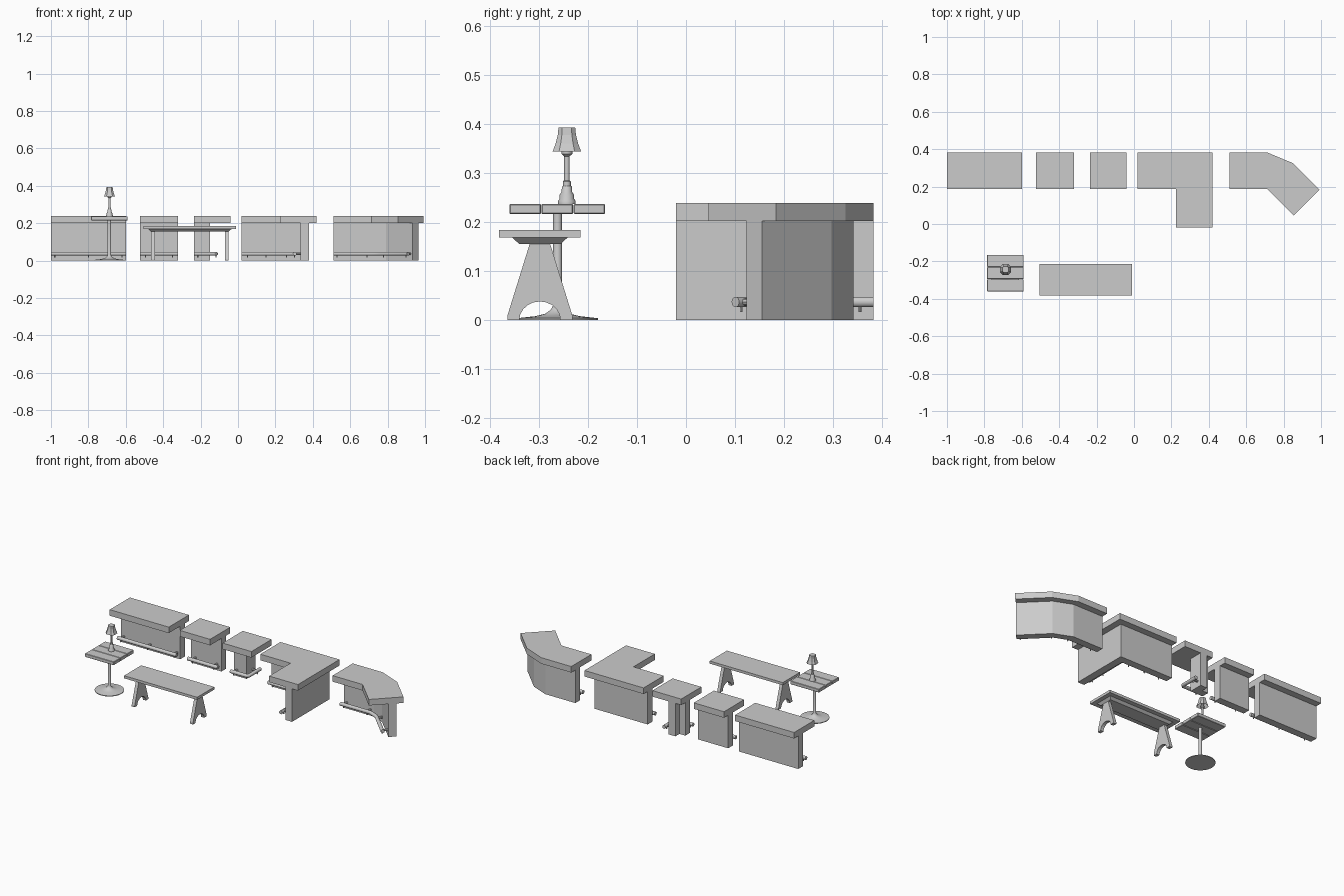
import bpy, bmesh
from math import sin, cos, pi, sqrt
from mathutils import Vector, Matrix

if "Cube" in bpy.data.objects:
    bpy.data.objects.remove(bpy.data.objects["Cube"])


def finish(name, bm, smooth=False):
    bmesh.ops.recalc_face_normals(bm, faces=bm.faces[:])
    me = bpy.data.meshes.new(name)
    bm.to_mesh(me)
    bm.free()
    ob = bpy.data.objects.new(name, me)
    bpy.context.collection.objects.link(ob)
    if smooth:
        bpy.context.view_layer.objects.active = ob
        ob.select_set(True)
        bpy.ops.object.shade_smooth_by_angle(angle=0.7)
        ob.select_set(False)
    return ob


def loft(name, rings, smooth=False, cap_bottom=True, cap_top=True):
    bm = bmesh.new()
    vs = [[bm.verts.new(p) for p in r] for r in rings]
    n = len(vs[0])
    for a, b in zip(vs, vs[1:]):
        for i in range(n):
            bm.faces.new((a[i], a[(i + 1) % n], b[(i + 1) % n], b[i]))
    if cap_bottom:
        bm.faces.new(vs[0])
    if cap_top:
        bm.faces.new(vs[-1])
    return finish(name, bm, smooth)


def prism(name, pts, z0, z1):
    return loft(name, [[(x, y, z) for x, y in pts] for z in (z0, z1)])


def rect(x0, x1, y0, y1):
    return [(x0, y0), (x1, y0), (x1, y1), (x0, y1)]


def lathe(name, x, y, profile, n=16):
    return loft(name, [[(x + r * cos(2 * pi * i / n), y + r * sin(2 * pi * i / n), z)
                        for i in range(n)] for r, z in profile], True)


def rod(name, a, b, r, n=8):
    a, b = Vector(a), Vector(b)
    q = (b - a).to_track_quat('Z', 'Y')
    ring = [q @ Vector((r * cos(2 * pi * i / n), r * sin(2 * pi * i / n), 0)) for i in range(n)]
    return loft(name, [[a + p for p in ring], [b + p for p in ring]], True)


def foot_rail(name, path):
    cu = bpy.data.curves.new(name, 'CURVE')
    cu.dimensions = '3D'
    cu.bevel_depth, cu.bevel_resolution, cu.use_fill_caps = 0.011, 3, True
    sp = cu.splines.new('POLY')
    sp.points.add(len(path) - 1)
    for p, (x, y) in zip(sp.points, path):
        p.co = (x, y, RZ, 1)
    ob = bpy.data.objects.new(name, cu)
    bpy.context.collection.objects.link(ob)
    bpy.context.view_layer.objects.active = ob
    ob.select_set(True)
    bpy.ops.object.convert(target='MESH')
    bpy.ops.object.shade_smooth_by_angle(angle=0.7)
    bpy.context.object.select_set(False)


def counter(name, top, wall, rail, brackets):
    prism(name + "_top", top, 0.202, 0.239)
    prism(name + "_wall", wall, 0, 0.202)
    foot_rail(name + "_foot_rail", rail)
    for i, (x, y, dx, dy) in enumerate(brackets):
        rod(f"{name}_bracket_{i}", (x, y, RZ), (x + dx * 0.035, y + dy * 0.035, RZ), 0.007)
        rod(f"{name}_pin_{i}", (x, y, RZ), (x, y, 0.016), 0.003)


RZ = 0.037                            # foot rail height
F, B, W0, W1, R = 0.187, 0.382, 0.297, 0.342, 0.265   # front, back, wall, rail in y

# straight counters, long and short
for name, x0, x1, xs in (("long_counter", -1, -0.6, (-0.98, -0.8, -0.62)),
                         ("short_counter", -0.525, -0.32, (-0.495, -0.35))):
    counter(name, rect(x0, x1, F, B), rect(x0, x1, W0, W1), [(x0, R), (x1, R)],
            [(x, R, 0, 1) for x in xs])

# outer corner counter
counter("outer_corner", rect(-0.235, -0.04, F, B),
        [(-0.235, W0), (-0.15, W0), (-0.15, B), (-0.195, B), (-0.195, W1), (-0.235, W1)],
        [(-0.235, R), (-0.128, R), (-0.118, R + 0.01), (-0.118, B)],
        [(-0.215, R, 0, 1), (-0.118, 0.355, -1, 0)])

# inner corner counter
counter("inner_corner",
        [(0.02, F), (0.225, F), (0.225, -0.02), (0.42, -0.02), (0.42, B), (0.02, B)],
        [(0.02, W0), (0.335, W0), (0.335, -0.02), (0.38, -0.02), (0.38, W1), (0.02, W1)],
        [(0.02, R), (0.303, R), (0.303, -0.02)],
        [(0.05, R, 0, 1), (0.15, R, 0, 1), (0.26, R, 0, 1), (0.303, 0.1, 1, 0), (0.303, 0.01, 1, 0)])

# angled counter, turning 45 degrees about its inner front corner
PX, K = 0.713, sqrt(0.5)


def bend(r):
    a = (PX + r * K, F + r * K)
    return [(0.51, F + r), (PX, F + r), a, (a[0] + 0.2 * K, a[1] - 0.2 * K)]


rail = bend(0.078)
counter("angled_counter",
        [(0.51, F), (PX, F), (PX + 0.2 * K, F - 0.2 * K)] + bend(0.195)[::-1],
        bend(0.11) + bend(0.155)[::-1], rail,
        [(0.53, R, 0, 1), (0.69, R, 0, 1),
         (rail[2][0] + 0.01, rail[2][1] - 0.01, K, K),
         (rail[3][0] - 0.012, rail[3][1] + 0.012, K, K)])

# pedestal table with three planks
for i in range(3):
    y0 = -0.36 + i * 0.0655
    ob = prism(f"table_plank_{i}", rect(-0.785, -0.59, y0, y0 + 0.064), 0.216, 0.237)
    bv = ob.modifiers.new("bevel", 'BEVEL')
    bv.width, bv.segments = 0.002, 1
lathe("table_pedestal", -0.688, -0.262,
      [(0.082, 0), (0.082, 0.004), (0.045, 0.008), (0.025, 0.013), (0.013, 0.022),
       (0.009, 0.03), (0.009, 0.216)], 24)

# table lamp
LX, LY = -0.687, -0.243
lathe("lamp_stem", LX, LY,
      [(0.018, 0.237), (0.018, 0.243), (0.015, 0.247), (0.015, 0.255), (0.011, 0.261),
       (0.01, 0.272), (0.008, 0.274), (0.008, 0.283), (0.0055, 0.285), (0.0055, 0.334),
       (0.011, 0.339), (0.011, 0.345), (0.005, 0.347), (0.005, 0.36)], 12)


def cut_square(h, z):
    c = h * 0.55
    return [(LX + x, LY + y, z) for x, y in
            ((h, -c), (h, c), (c, h), (-c, h), (-h, c), (-h, -c), (-c, -h), (c, -h))]


loft("lamp_shade", [cut_square(h, z) for h, z in
                    ((0.029, 0.344), (0.023, 0.36), (0.0185, 0.378), (0.017, 0.393))],
     cap_bottom=False)

# bench
CY = -0.298
prism("bench_seat", rect(-0.505, -0.01, -0.381, -0.215), 0.168, 0.184)
loft("bench_apron", [[(x, y, z) for x, y in rect(-0.465 - d, -0.05 + d, CY - 0.042 - d, CY + 0.042 + d)]
                     for d, z in ((0, 0.155), (0.014, 0.168))])
arch = [(CY + 0.042 * cos(t * pi / 10), 0.038 * sin(t * pi / 10)) for t in range(11)]
leg = arch + [(CY - 0.066, 0), (CY - 0.066, 0.01), (CY - 0.021, 0.155),
              (CY + 0.021, 0.155), (CY + 0.066, 0.01), (CY + 0.066, 0)]
for side, x0 in (("left", -0.465), ("right", -0.07)):
    loft(f"bench_{side}_leg", [[(x, y, z) for y, z in leg] for x in (x0, x0 + 0.02)])
